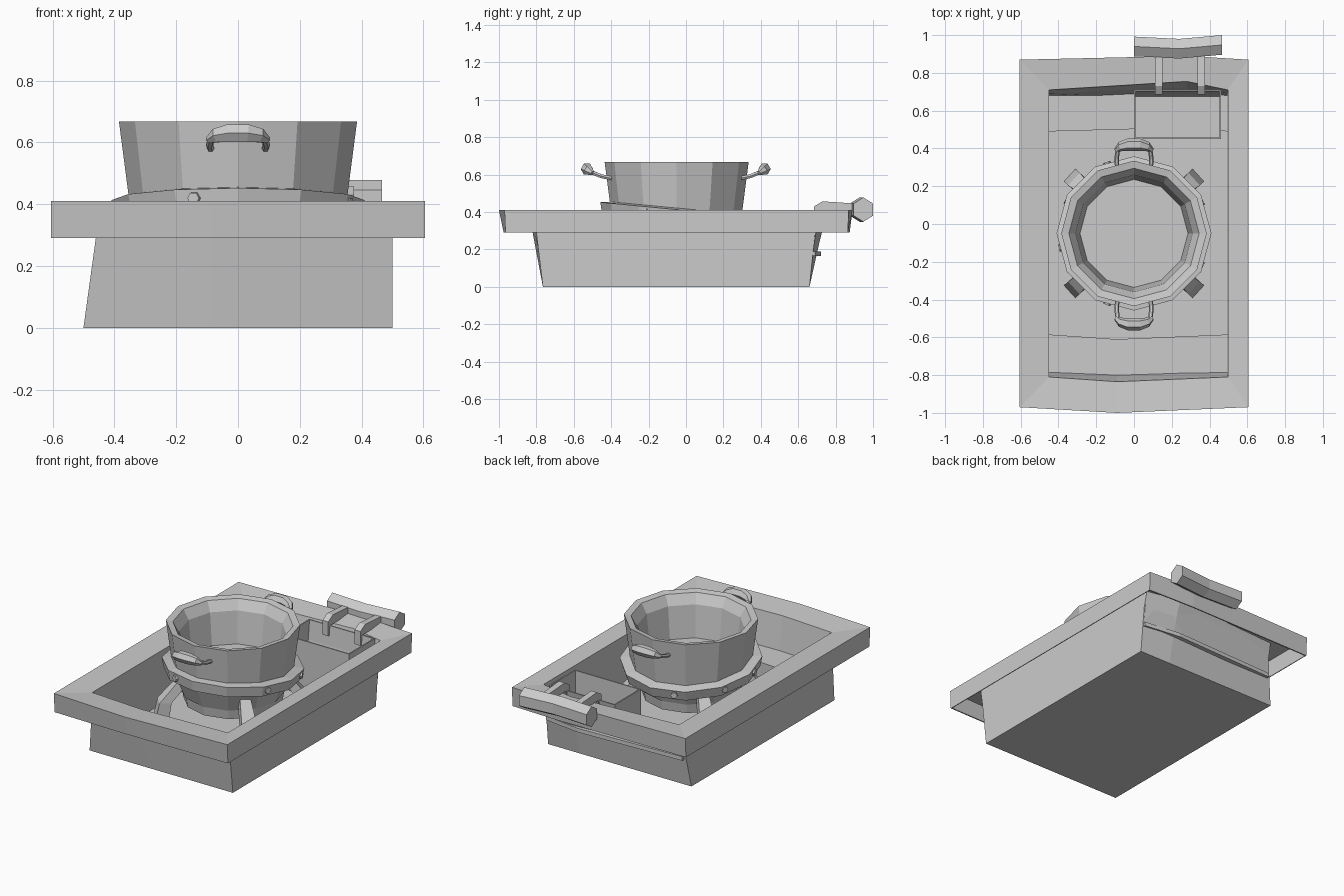
import bpy, bmesh
from math import sin, cos, pi, radians
from mathutils import Vector, Matrix

if "Cube" in bpy.data.objects:
    bpy.data.objects.remove(bpy.data.objects["Cube"])


def finish(bm, name):
    bmesh.ops.recalc_face_normals(bm, faces=bm.faces)
    me = bpy.data.meshes.new(name)
    bm.to_mesh(me)
    bm.free()
    ob = bpy.data.objects.new(name, me)
    bpy.context.collection.objects.link(ob)
    return ob


def loft(name, rings, cap=True, close=False):
    """Skin a list of equal-length point loops."""
    bm = bmesh.new()
    vs = [[bm.verts.new(p) for p in r] for r in rings]
    n = len(rings[0])
    pairs = list(zip(vs, vs[1:])) + ([(vs[-1], vs[0])] if close else [])
    for a, b in pairs:
        for i in range(n):
            j = (i + 1) % n
            bm.faces.new((a[i], a[j], b[j], b[i]))
    if cap and not close:
        bm.faces.new(vs[0])
        bm.faces.new(vs[-1])
    return finish(bm, name)


def lathe(name, profile, sides=12, close=False, tilt=0.0, y=-0.05):
    pivot = Vector((0, y, 0.41))
    rot = Matrix.Rotation(tilt, 3, 'X')
    rings = []
    for r, z in profile:
        rings.append([pivot + rot @ Vector((r * cos(2 * pi * i / sides),
                                            r * sin(2 * pi * i / sides), z - 0.41))
                      for i in range(sides)])
    return loft(name, rings, close=close)


def tube(name, pts, radii, sides=6):
    """Faceted tube along a path, with a radius at each point."""
    pts = [Vector(p) for p in pts]
    rings = []
    for i, p in enumerate(pts):
        d = (pts[min(i + 1, len(pts) - 1)] - pts[max(i - 1, 0)]).normalized()
        u = d.cross(Vector((0, 0, 1))).normalized()
        v = u.cross(d)
        rings.append([p + radii[i] * (u * cos(2 * pi * k / sides) + v * sin(2 * pi * k / sides))
                      for k in range(sides)])
    return loft(name, rings)


# Tray: body, hollow hanging rim, inner walls, end ledges and deep floor
def tray_loop(x0, x1, yf, yfm, yb, ybm, z, xf=-0.09, xb=0.28):
    return [(x0, yf, z), (xf, yfm, z), (x1, yf, z), (x1, yb, z), (xb, ybm, z), (x0, yb, z)]


loft("tray", [
    tray_loop(-0.50, 0.50, -0.765, -0.765, 0.66, 0.66, 0.0),
    tray_loop(-0.46, 0.50, -0.80, -0.82, 0.69, 0.725, 0.29),
    tray_loop(-0.455, 0.50, -0.815, -0.84, 0.715, 0.76, 0.385),
    tray_loop(-0.60, 0.60, -0.96, -0.985, 0.86, 0.88, 0.40),
    tray_loop(-0.60, 0.60, -0.957, -0.967, 0.857, 0.867, 0.29),
    tray_loop(-0.605, 0.605, -0.965, -0.975, 0.865, 0.875, 0.29),
    tray_loop(-0.605, 0.605, -0.97, -1.0, 0.87, 0.89, 0.41),
    tray_loop(-0.45, 0.497, -0.81, -0.835, 0.71, 0.755, 0.396),
    tray_loop(-0.45, 0.495, -0.785, -0.80, 0.68, 0.70, 0.19),
    tray_loop(-0.45, 0.495, -0.585, -0.61, 0.49, 0.51, 0.19),
    tray_loop(-0.45, 0.495, -0.585, -0.61, 0.49, 0.51, 0.06),
])

# Shallow ridge across the back of the body
loft("back_ridge", [
    [(-0.46, 0.67, z), (0.495, 0.67, z), (0.495, 0.69, z), (0.25, 0.722, z), (-0.46, 0.695, z)]
    for z in (0.165, 0.19)])

# Open side compartment: outer walls, lip, inner walls and floor
loft("compartment", [[(x0, y0, z), (x1, y0, z), (x1, y1, z), (x0, y1, z)]
                     for x0, x1, y0, y1, z in ((0, 0.46, 0.45, 0.65, 0.06),
                                               (0, 0.46, 0.45, 0.71, 0.40),
                                               (0.008, 0.452, 0.458, 0.702, 0.40),
                                               (0.008, 0.452, 0.458, 0.68, 0.20))])

# Brackets and bent grip bar
for x in (0.13, 0.355):
    profile = [(0.685, 0.34), (0.70, 0.34), (0.72, 0.40), (0.91, 0.40),
               (0.91, 0.445), (0.73, 0.457), (0.685, 0.43)]
    loft("bar_bracket", [[(x + s * 0.02, y, z) for y, z in profile] for s in (-1, 1)])
loft("grip_bar", [
    [(x, y + 0.06 * sin(k * pi / 3), 0.413 + 0.065 * cos(k * pi / 3)) for k in range(6)]
    for x, y in ((0.0, 0.94), (0.24, 0.928), (0.465, 0.948))])

# Pot: tapered, open, with thick walls and a bevelled lip
lathe("pot", [(0.30, 0.25), (0.345, 0.36), (0.385, 0.667),
              (0.345, 0.66), (0.31, 0.60), (0.27, 0.27)])

# Burner drum and tilted collar under the pot
lathe("burner_drum", [(0.285, 0.19), (0.32, 0.40)])
lathe("burner_collar", [(0.31, 0.35), (0.395, 0.35), (0.41, 0.413), (0.33, 0.425)],
      close=True, tilt=radians(-5.5))

# Small knobs on the collar
for deg in (111, 154, 191, 249, 335, 25):
    a = radians(deg)
    d = Vector((cos(a), sin(a), 0))
    c = Vector((0, -0.05, 0.385 - 0.037 * sin(a)))
    tube("collar_knob", [c + d * 0.36, c + d * 0.405], [0.022, 0.02])

# Splayed burner legs
for sx in (-1, 1):
    for sy in (-1, 1):
        d = Vector((sx * 0.74, sy * 0.67, 0))
        t = Vector((-d.y, d.x, 0))
        c = Vector((0, -0.05, 0))
        rings = []
        for r0, r1, w, z in ((0.24, 0.31, 0.03, 0.34), (0.36, 0.43, 0.045, 0.20),
                             (0.38, 0.46, 0.045, 0.06)):
            rings.append([c + d * r + t * k + Vector((0, 0, z))
                          for r, k in ((r0, -w), (r1, -w), (r1, w), (r0, w))])
        loft("burner_leg", rings)

# Pot handles: thin rising stems with a thick crescent grip, front and back
for s, name in ((-1, "front_pot_handle"), (1, "back_pot_handle")):
    def at(x, out, z):
        return (x, -0.055 + s * out, z)
    for sx in (-1, 1):
        stem = [(0.088, 0.34, 0.58), (0.092, 0.40, 0.592), (0.085, 0.455, 0.615)]
        tube(name + "_stem", [at(sx * x, o, z) for x, o, z in stem], [0.012] * 3)
    arch = [(-0.096, 0.445, 0.607), (-0.07, 0.465, 0.622), (-0.03, 0.475, 0.63),
            (0.03, 0.475, 0.63), (0.07, 0.465, 0.622), (0.096, 0.445, 0.607)]
    tube(name + "_grip", [at(*p) for p in arch], [0.012, 0.026, 0.033, 0.033, 0.026, 0.012])
